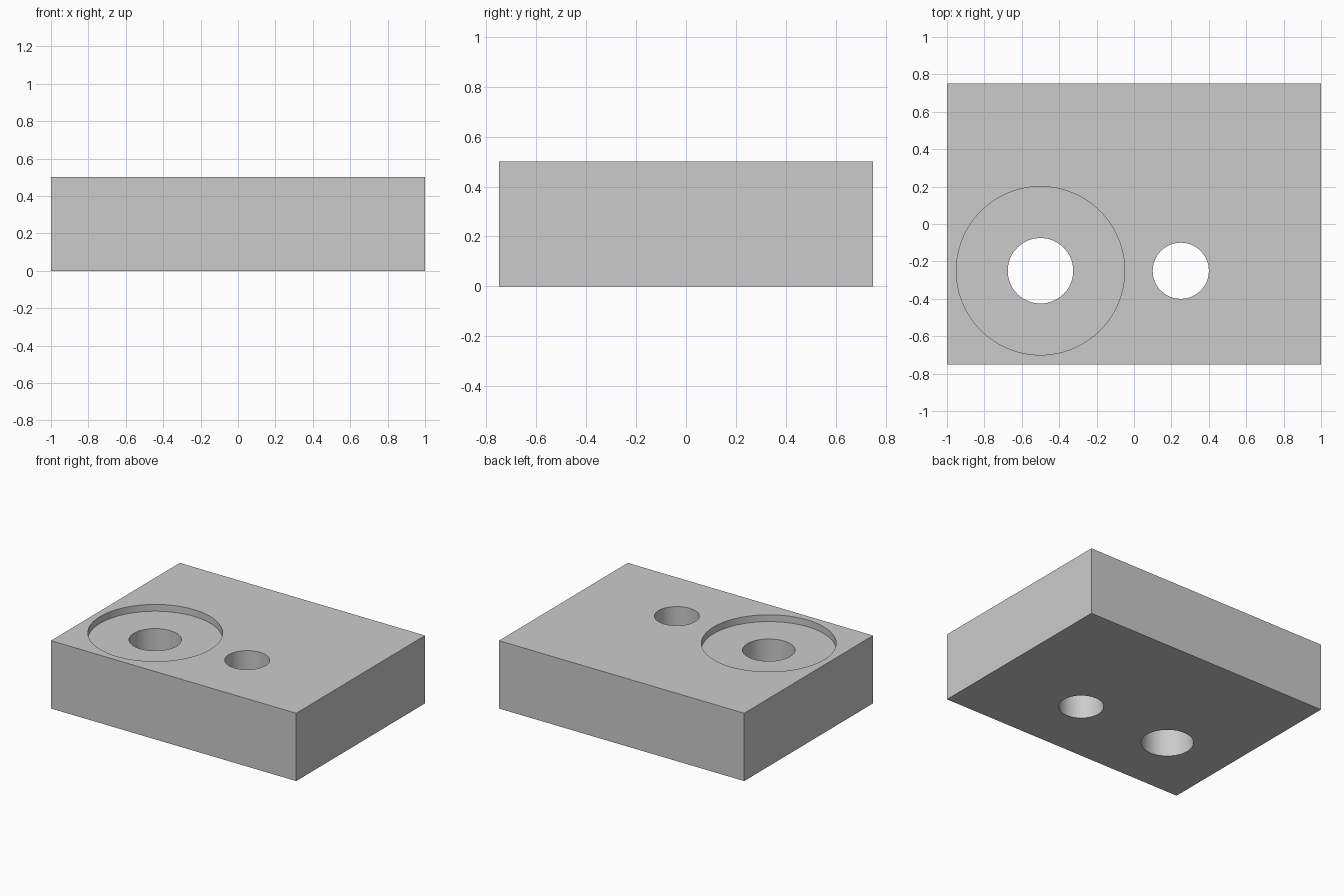
import bpy
import math

default = bpy.data.objects.get("Cube")
if default:
    bpy.data.objects.remove(default, do_unlink=True)

HEIGHT = 0.5
POCKET_DEPTH = 0.05

grey = bpy.data.materials.new("plain_grey")
grey.use_nodes = True
colour = (0.6, 0.6, 0.6, 1)
grey.diffuse_color = colour
grey.node_tree.nodes["Principled BSDF"].inputs["Base Color"].default_value = colour

# Rectangular block
bpy.ops.mesh.primitive_cube_add(size=1, location=(0, 0, HEIGHT / 2))
block = bpy.context.object
block.name = "drilled_block"
block.scale = (2, 1.5, HEIGHT)
bpy.ops.object.transform_apply(location=True, rotation=False, scale=True)
block.data.materials.append(grey)


def drill(name, x, y, radius, bottom):
    """Cut a round hole from above the block down to the given height."""
    top = HEIGHT + 0.2
    bpy.ops.mesh.primitive_cylinder_add(
        vertices=96, radius=radius, depth=top - bottom,
        location=(x, y, (top + bottom) / 2))
    cutter = bpy.context.object
    cutter.name = name
    cutter.hide_render = True
    cutter.data.materials.append(grey)
    bpy.context.view_layer.objects.active = block
    mod = block.modifiers.new(name, 'BOOLEAN')
    mod.operation = 'DIFFERENCE'
    mod.solver = 'EXACT'
    mod.object = cutter
    bpy.ops.object.modifier_apply(modifier=mod.name)
    bpy.data.objects.remove(cutter, do_unlink=True)


# Shallow round pocket, its central bore and the smaller through hole
drill("pocket", -0.5, -0.25, 0.45, HEIGHT - POCKET_DEPTH)
drill("pocket_bore", -0.5, -0.25, 0.175, -0.2)
drill("side_hole", 0.25, -0.25, 0.15, -0.2)

# Smooth bore walls with crisp rims
bpy.ops.object.select_all(action='DESELECT')
block.select_set(True)
bpy.context.view_layer.objects.active = block
bpy.ops.object.shade_smooth_by_angle(angle=math.radians(30))
